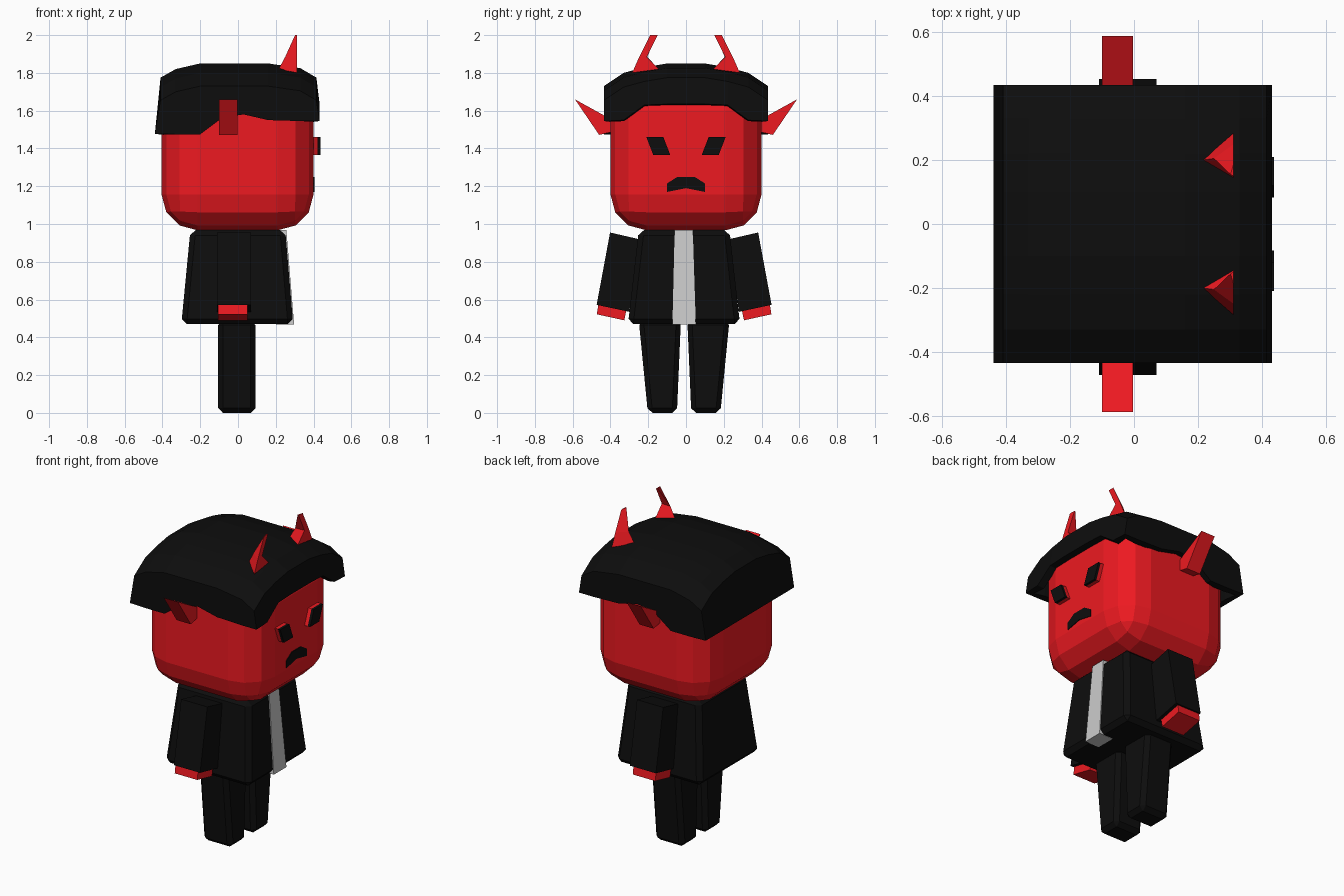
import bpy, bmesh

if "Cube" in bpy.data.objects:
    bpy.data.objects.remove(bpy.data.objects["Cube"])


def material(name, color):
    m = bpy.data.materials.new(name)
    m.diffuse_color = (*color, 1)
    m.use_nodes = True
    m.node_tree.nodes["Principled BSDF"].inputs["Base Color"].default_value = m.diffuse_color
    return m


RED = material("red", (0.85, 0.01, 0.015))
BLACK = material("black", (0.004, 0.004, 0.004))


def build(name, verts, faces, mat=None, bevel=0, segments=1):
    bm = bmesh.new()
    vs = [bm.verts.new(v) for v in verts]
    for f in faces:
        bm.faces.new([vs[i] for i in f])
    bmesh.ops.recalc_face_normals(bm, faces=bm.faces)
    me = bpy.data.meshes.new(name)
    bm.to_mesh(me)
    bm.free()
    ob = bpy.data.objects.new(name, me)
    bpy.context.collection.objects.link(ob)
    if mat:
        me.materials.append(mat)
    if bevel:
        mod = ob.modifiers.new("bevel", 'BEVEL')
        mod.width, mod.segments = bevel, segments
        mod.limit_method = 'NONE'
    return ob


def loft(name, rings, mat=None, bevel=0, segments=1):
    """Skin a stack of equal-length rings and cap both ends."""
    n, last = len(rings[0]), len(rings) - 1
    faces = [tuple(range(n)), tuple(last * n + i for i in range(n))]
    for r in range(last):
        for i in range(n):
            j = (i + 1) % n
            faces.append((r * n + i, r * n + j, (r + 1) * n + j, (r + 1) * n + i))
    return build(name, [p for ring in rings for p in ring], faces, mat, bevel, segments)


def rect(x0, x1, y0, y1, z):
    return [(x0, y0, z), (x1, y0, z), (x1, y1, z), (x0, y1, z)]


def prism_x(name, profile, x0, x1, mat, side=1, shift=0, bevel=0):
    """Extrude a (y, z) profile along x, optionally mirrored in y."""
    return loft(name, [[(x, side * y + shift, z) for y, z in profile] for x in (x0, x1)], mat, bevel)


# Head: rounded cube, the face is on the +x side
loft("head", [rect(-0.405, 0.4, -0.4, 0.4, 0.967), rect(-0.405, 0.4, -0.4, 0.4, 1.79)],
     RED, bevel=0.19, segments=3)

# Hair: domed top grid with a stepped skirt, thickened inward
xs = [-0.41, -0.33, -0.2, -0.08, 0.03, 0.16, 0.33, 0.415]
ys = [-0.435, -0.33, -0.22, -0.1, 0.1, 0.22, 0.33, 0.435]
drop_x = [0.075, 0.03, 0, 0, 0, 0, 0.025, 0.075]
drop_y = [0.12, 0.05, 0.02, 0, 0, 0.02, 0.05, 0.12]
side_hem = [1.478, 1.475, 1.475, 1.565, 1.58, 1.55, 1.545, 1.545]
face_hem = [1.545, 1.55, 1.63, 1.635, 1.635, 1.63, 1.55, 1.545]
N = 8
verts = [(xs[i], ys[j], 1.85 - drop_x[i] - drop_y[j]) for i in range(N) for j in range(N)]
faces = [(i * N + j, i * N + j + 1, (i + 1) * N + j + 1, (i + 1) * N + j)
         for i in range(N - 1) for j in range(N - 1)]
loop = ([(i, 0) for i in range(N - 1)] + [(N - 1, j) for j in range(N - 1)]
        + [(i, N - 1) for i in range(N - 1, 0, -1)] + [(0, j) for j in range(N - 1, 0, -1)])
for i, j in loop:
    x = -0.44 if i == 0 else 0.432 if i == N - 1 else xs[i]
    z = face_hem[j] if i == N - 1 else side_hem[i]
    verts.append((x, ys[j], z))
for k, (i, j) in enumerate(loop):
    m = (k + 1) % len(loop)
    i2, j2 = loop[m]
    faces.append((i * N + j, i2 * N + j2, N * N + m, N * N + k))
hair = build("hair", verts, faces, BLACK)
shell = hair.modifiers.new("thickness", 'SOLIDIFY')
shell.thickness, shell.offset = 0.045, -1

# Mouth
prism_x("mouth", [(-0.1, 1.17), (-0.1, 1.215), (-0.045, 1.25), (0.045, 1.25),
                  (0.1, 1.215), (0.1, 1.17), (0, 1.19)], 0.38, 0.404, BLACK)

# Jacket, tapered upward
loft("jacket", [rect(-0.3, 0.292, -0.307, 0.286, 0.47), rect(-0.252, 0.25, -0.25, 0.23, 0.968)],
     BLACK, bevel=0.028)
# Shirt strip down the chest
loft("shirt", [rect(0.2, 0.297, -0.072, 0.052, 0.468), rect(0.16, 0.256, -0.06, 0.036, 0.968)])

for s, label in ((-1, "left"), (1, "right")):
    # Slanted eyes: red block with a dark front
    eye = [(0.21, 1.46), (0.12, 1.46), (0.083, 1.365), (0.173, 1.365)]
    prism_x(label + "_eye_socket", eye, 0.37, 0.422, RED, s)
    prism_x(label + "_eye", eye, 0.422, 0.438, BLACK, s)

    # Pointed ears
    prism_x(label + "_ear", [(0.38, 1.49), (0.46, 1.472), (0.588, 1.66), (0.38, 1.545)],
            -0.1, -0.003, RED, s)

    # Bent three-sided horns
    horn = [[(0.312, 0.285, 1.80), (0.312, 0.145, 1.82), (0.215, 0.2, 1.82)],
            [(0.312, 0.25, 1.88), (0.312, 0.208, 1.885), (0.25, 0.205, 1.885)],
            [(0.312, 0.19, 2.0), (0.312, 0.15, 2.0), (0.302, 0.155, 2.0)]]
    loft(label + "_horn", [[(x, s * y, z) for x, y, z in ring] for ring in horn], RED)

    # Sleeves and hands hang slightly outward
    prism_x(label + "_sleeve", [(0.392, 0.955), (0.24, 0.92), (0.29, 0.535), (0.463, 0.572)],
            -0.11, 0.07, BLACK, s, -0.01)
    prism_x(label + "_hand", [(0.45, 0.6), (0.30, 0.57), (0.317, 0.49), (0.462, 0.522)],
            -0.105, 0.05, RED, s, -0.01)

    # Legs, narrowing to the foot
    loft(label + "_leg",
         [[(x, s * y - 0.01, z) for x, y, z in ring] for ring in
          (rect(-0.105, 0.092, 0.038, 0.192, 0), rect(-0.105, 0.092, 0.017, 0.24, 0.49))],
         BLACK, bevel=0.025)
